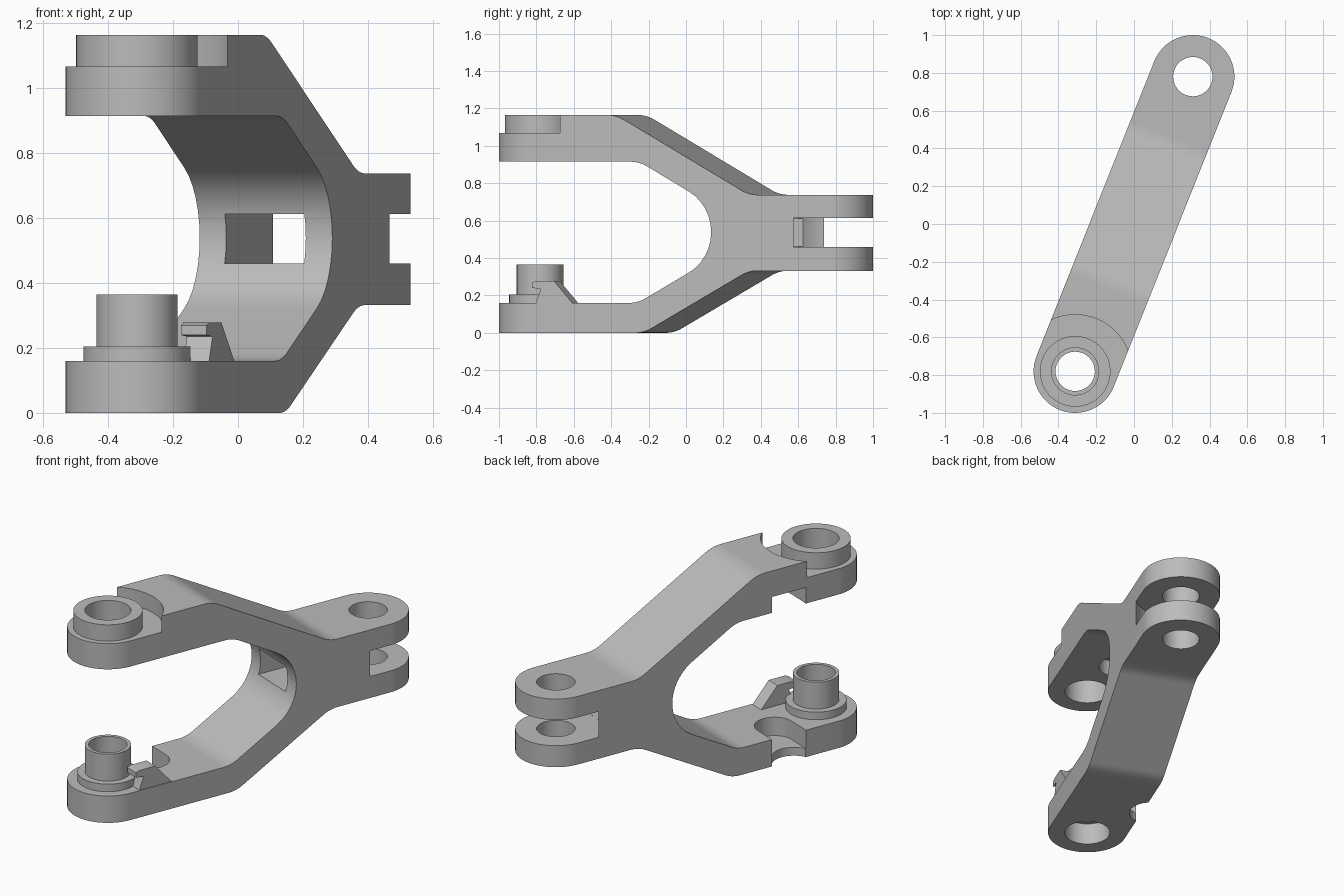
import bpy, bmesh, math
from mathutils import Vector, Matrix

cube = bpy.data.objects.get("Cube")
if cube:
    bpy.data.objects.remove(cube)

HALF, END = 0.22, 0.84            # half width of the link, pivot distance
TURN = Matrix.Rotation(math.atan2(0.929, 0.371), 4, 'Z')

grey = bpy.data.materials.new("plain_grey")
grey.use_nodes = True
grey.diffuse_color = (0.5, 0.5, 0.5, 1)
grey.node_tree.nodes["Principled BSDF"].inputs["Base Color"].default_value = (0.5, 0.5, 0.5, 1)


def make_object(name, bm):
    bmesh.ops.recalc_face_normals(bm, faces=bm.faces)
    mesh = bpy.data.meshes.new(name)
    bm.to_mesh(mesh)
    bm.free()
    mesh.materials.append(grey)
    obj = bpy.data.objects.new(name, mesh)
    bpy.context.collection.objects.link(obj)
    return obj


def prism(name, outline, low, high, side=False):
    """Extrude an outline upward, or sideways along y for a side profile."""
    bm = bmesh.new()
    place = (lambda a, b, h: (a, h, b)) if side else (lambda a, b, h: (a, b, h))
    face = bm.faces.new([bm.verts.new(place(a, b, low)) for a, b in outline])
    new = bmesh.ops.extrude_face_region(bm, geom=[face])["geom"]
    moved = [v for v in new if isinstance(v, bmesh.types.BMVert)]
    bmesh.ops.translate(bm, verts=moved, vec=place(0, 0, high - low))
    return make_object(name, bm)


def lathe(name, profile, cx, steps=64):
    """Revolve a closed (radius, height) loop about a vertical axis."""
    bm = bmesh.new()
    rings = [[bm.verts.new((cx + r * math.cos(math.tau * i / steps),
                            r * math.sin(math.tau * i / steps), z))
              for i in range(steps)] for r, z in profile]
    for k, ring in enumerate(rings):
        other = rings[(k + 1) % len(rings)]
        for i in range(steps):
            j = (i + 1) % steps
            bm.faces.new((ring[i], ring[j], other[j], other[i]))
    return make_object(name, bm)


def arc(cx, cy, r, start, end, steps=32):
    return [(cx + r * math.cos(math.radians(start + (end - start) * i / steps)),
             cy + r * math.sin(math.radians(start + (end - start) * i / steps)))
            for i in range(steps + 1)]


def circle(cx, cy, r):
    return arc(cx, cy, r, 0, 360, 64)[:-1]


def rounded(corners, steps=12):
    """Replace each (a, b, radius) corner with a tangent arc."""
    out = []
    for i, (a, b, r) in enumerate(corners):
        p = Vector((a, b))
        if not r:
            out.append((a, b))
            continue
        d0 = (Vector(corners[i - 1][:2]) - p).normalized()
        d1 = (Vector(corners[(i + 1) % len(corners)][:2]) - p).normalized()
        half = d0.angle(d1) / 2
        center = p + (d0 + d1).normalized() * (r / math.sin(half))
        s = p + d0 * (r / math.tan(half)) - center
        e = p + d1 * (r / math.tan(half)) - center
        sweep = math.atan2(s.x * e.y - s.y * e.x, s.dot(e))
        for k in range(steps + 1):
            t = sweep * k / steps
            out.append((center.x + s.x * math.cos(t) - s.y * math.sin(t),
                        center.y + s.x * math.sin(t) + s.y * math.cos(t)))
    return out


def combine(target, tool, operation='DIFFERENCE'):
    mod = target.modifiers.new("shape", 'BOOLEAN')
    mod.operation, mod.object, mod.solver = operation, tool, 'EXACT'
    bpy.context.view_layer.objects.active = target
    bpy.ops.object.modifier_apply(modifier=mod.name)
    bpy.data.objects.remove(tool)


# Forked body: side profile trimmed by a round-ended plan
body = prism("forked_body", rounded([
    (-1.3, 1.165, 0), (-0.315, 1.165, 0.2), (0.45, 0.738, 0.2), (1.3, 0.738, 0),
    (1.3, 0.332, 0), (0.45, 0.332, 0.2), (-0.155, 0, 0.2), (-1.3, 0, 0),
    (-1.3, 0.16, 0), (-0.19, 0.16, 0.2), (0.494, 0.537, 0.247),
    (-0.18, 0.915, 0.2), (-1.3, 0.915, 0)]), -0.5, 0.5, side=True)
plan = arc(END, 0, HALF, -90, 90) + arc(-END, 0, HALF, 90, 270)
combine(body, prism("plan", plan, -0.2, 1.4), 'INTERSECT')

# Rear fork slot with hollow end, window through the web, rear pin hole
slot = arc(END, 0, 0.257, 59, 301, 40) + [(1.3, -0.221), (1.3, 0.221)]
combine(body, prism("slot", slot, 0.46, 0.613))
window = [(0, -0.132), (0.7, -0.132), (0.7, 0.132), (0, 0.132)]
combine(body, prism("window", window, 0.4605, 0.6125))
combine(body, prism("rear_hole", circle(END, 0, 0.104), 0.2, 0.9))

# Front holes: wide in the upper arm, counterbored in the lower arm
combine(body, prism("upper_hole", circle(-END, 0, 0.125), 0.8, 1.3))
combine(body, prism("lower_hole", circle(-END, 0, 0.104), -0.1, 0.3))
combine(body, prism("counterbore", circle(-END, 0, 0.127), -0.1, 0.13))

# Step around the upper boss
combine(body, lathe("step", [(0.187, 1.068), (0.187, 1.3), (0.3, 1.3), (0.3, 1.068)], -END))

# Scooped latch recesses on the facing sides of both arms
cx = -END + 0.32
scoop = [(cx + 0.11, 0.4)] + arc(cx, 0.08, 0.11, 0, -180) + [(cx - 0.11, 0.4)]
for low, high in ((0.05, 0.3), (0.8, 1.01)):
    combine(body, prism("scoop", scoop, low, high))
combine(body, prism("edge_scoop", circle(cx, 0.27, 0.12), -0.1, 0.2))

# Hollow pin with its flange on the lower arm
pin = lathe("hollow_pin", [(0.104, 0.16), (0.104, 0.365), (0.125, 0.365),
                           (0.125, 0.205), (0.165, 0.205), (0.165, 0.16)], -END)

# Latch hook beside the pin
hook_shape = [(0.06, 0.155), (0.09, 0.235), (0.04, 0.24), (0.04, 0.27),
              (0.06, 0.278), (0.165, 0.278), (0.275, 0.155)]
hook = prism("latch_hook", [(u - END, z) for u, z in hook_shape], -0.215, -0.13, side=True)

# Turn the finished link to its diagonal and shade it
for obj in (body, pin, hook):
    obj.data.transform(TURN)
    bpy.ops.object.select_all(action='DESELECT')
    obj.select_set(True)
    bpy.context.view_layer.objects.active = obj
    bpy.ops.object.shade_smooth_by_angle(angle=math.radians(30))
